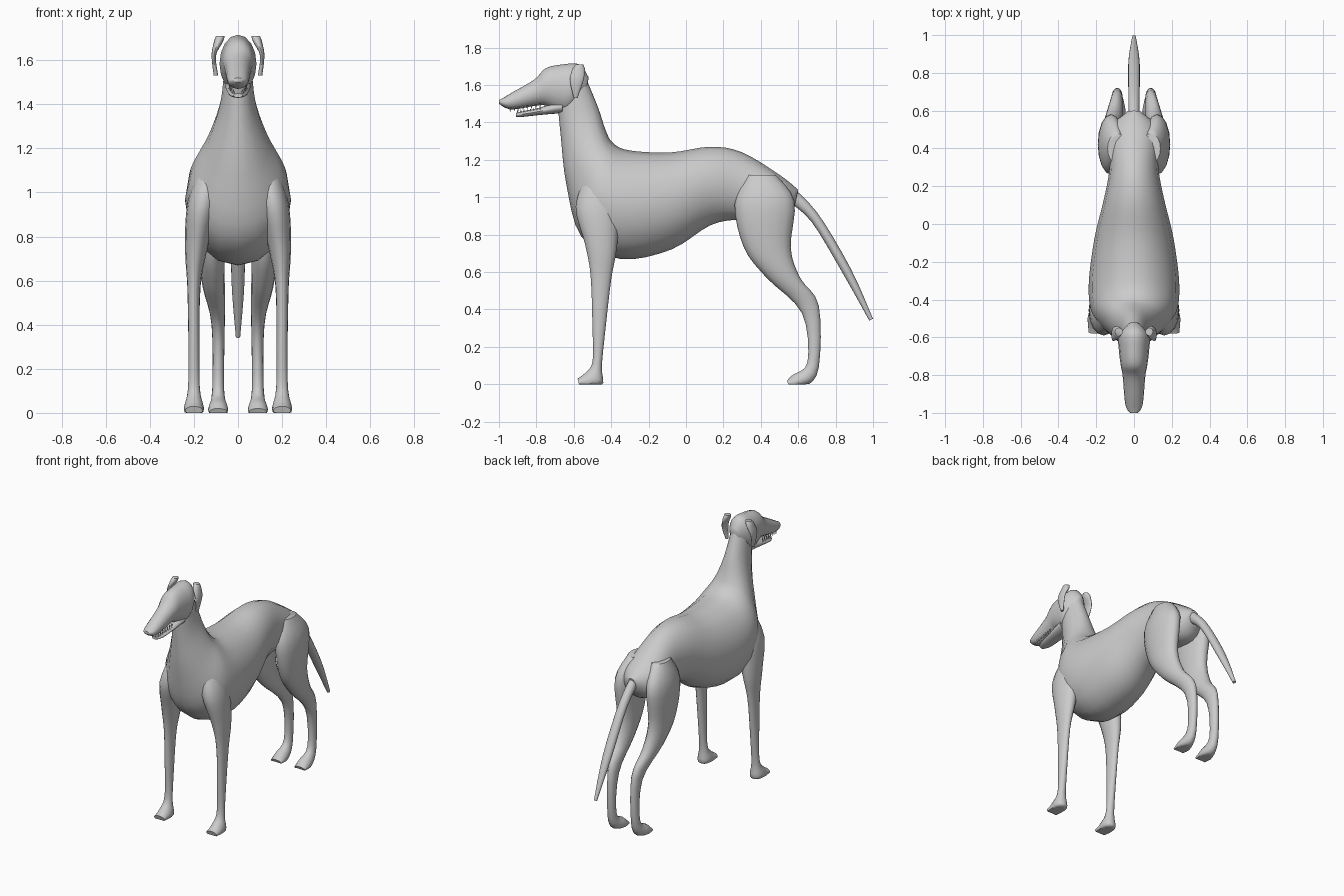
import bpy
import bmesh
from math import sin, cos, pi, radians
from mathutils import Vector

default_cube = bpy.data.objects.get("Cube")
if default_cube:
    bpy.data.objects.remove(default_cube, do_unlink=True)


def make_material(name, brightness):
    material = bpy.data.materials.new(name)
    material.use_nodes = True
    colour = (brightness, brightness, brightness, 1)
    material.diffuse_color = colour
    shader = material.node_tree.nodes["Principled BSDF"]
    shader.inputs["Base Color"].default_value = colour
    return material


coat = make_material("grey coat", .6)
enamel = make_material("tooth white", .8)


def finish(name, bm, material):
    """Turn a bmesh into a linked object, smooth except at sharp edges."""
    bmesh.ops.recalc_face_normals(bm, faces=bm.faces)
    mesh = bpy.data.meshes.new(name)
    bm.to_mesh(mesh)
    bm.free()
    mesh.materials.append(material)
    part = bpy.data.objects.new(name, mesh)
    bpy.context.collection.objects.link(part)
    bpy.ops.object.select_all(action="DESELECT")
    part.select_set(True)
    bpy.context.view_layer.objects.active = part
    bpy.ops.object.shade_smooth_by_angle(angle=radians(50))


def refine(rings, steps=4):
    """Insert rings along a smooth curve that passes through the given ones."""
    padded = [rings[0], *rings, rings[-1]]
    smooth = []
    for before, first, second, after in zip(padded, padded[1:], padded[2:], padded[3:]):
        for step in range(steps):
            t = step / steps
            smooth.append([
                b + t * (c - a + t * (2 * a - 5 * b + 4 * c - d
                                      + t * (3 * (b - c) + d - a))) / 2
                if t else b
                for a, b, c, d in zip(before, first, second, after)])
    return smooth + [rings[-1]]


def loft(name, rings, side=1, sides=16):
    """Skin oval rings. Each is (half width, y, z, y, z, optional centre x),
    where the two y-z pairs are its opposite ends in the side profile."""
    bm = bmesh.new()
    loops = []
    for width, start_y, start_z, end_y, end_z, *offset in refine(rings):
        start = Vector((0, start_y, start_z))
        end = Vector((0, end_y, end_z))
        middle, reach = (start + end) / 2, (start - end) / 2
        middle.x = side * sum(offset)
        loop = []
        for step in range(sides):
            angle = 2 * pi * step / sides
            point = middle + reach * cos(angle)
            point.x += width * sin(angle)
            point.z = max(point.z, 0)
            loop.append(bm.verts.new(point))
        loops.append(loop)
    for lower, upper in zip(loops, loops[1:]):
        for step in range(sides):
            after = (step + 1) % sides
            bm.faces.new((lower[step], lower[after], upper[after], upper[step]))
    bm.faces.new(loops[0])
    bm.faces.new(loops[-1])
    finish(name, bm, coat)


def loft_pair(name, rings):
    for label, side in (("left", 1), ("right", -1)):
        loft(label + "_" + name, rings, side)


# Torso running from the rump forward, then turning up into the neck
loft("torso_and_neck", [
    (.04, .6, 1.04, .58, .95),
    (.13, .5, 1.12, .5, .87),
    (.13, .3, 1.24, .29, .88),
    (.16, .13, 1.27, .13, .85),
    (.21, -.08, 1.24, -.08, .72),
    (.24, -.3, 1.25, -.35, .67),
    (.22, -.39, 1.29, -.56, .79),
    (.14, -.43, 1.36, -.64, 1.07),
    (.08, -.47, 1.48, -.67, 1.33),
    (.06, -.54, 1.65, -.69, 1.54),
])

# Skull tapering into the long upper muzzle
loft("skull_and_muzzle", [
    (.03, -.52, 1.64, -.54, 1.54),
    (.08, -.57, 1.71, -.62, 1.46),
    (.08, -.66, 1.71, -.68, 1.46),
    (.07, -.75, 1.69, -.75, 1.49),
    (.06, -.81, 1.63, -.8, 1.49),
    (.05, -.93, 1.56, -.92, 1.47),
    (.04, -.98, 1.53, -.97, 1.48),
    (.02, -1, 1.52, -1, 1.5),
])

# Open lower jaw
loft("lower_jaw", [
    (.06, -.66, 1.52, -.66, 1.45),
    (.05, -.78, 1.48, -.78, 1.44),
    (.04, -.87, 1.46, -.87, 1.43),
    (.02, -.91, 1.45, -.91, 1.43),
])

# Folded hanging ears
loft_pair("ear", [
    (.02, -.59, 1.71, -.55, 1.71, .08),
    (.02, -.61, 1.68, -.54, 1.68, .09),
    (.01, -.62, 1.62, -.55, 1.62, .11),
    (.01, -.6, 1.53, -.58, 1.53, .1),
])

# Shoulder, foreleg and paw
loft_pair("front_leg", [
    (.05, -.53, 1.13, -.41, 1.14, .12),
    (.07, -.59, .95, -.36, .95, .16),
    (.05, -.54, .75, -.37, .73, .19),
    (.03, -.51, .58, -.4, .56, .2),
    (.025, -.5, .3, -.43, .3, .2),
    (.027, -.5, .12, -.45, .1, .2),
    (.045, -.54, .06, -.45, -.01, .2),
    (.04, -.58, .03, -.57, -.01, .2),
])

# Thigh, hock and hind paw
loft_pair("hind_leg", [
    (.05, .32, 1.12, .48, 1.12, .09),
    (.07, .26, .96, .58, .98, .12),
    (.06, .31, .73, .56, .73, .12),
    (.05, .43, .57, .61, .57, .11),
    (.03, .62, .38, .71, .42, .09),
    (.027, .65, .12, .71, .09, .09),
    (.045, .57, .05, .64, -.01, .09),
    (.04, .54, .02, .55, -.01, .09),
])

# Long drooping tail
loft("tail", [
    (.03, .54, 1.08, .54, .98),
    (.03, .7, .92, .67, .87),
    (.03, .88, .62, .84, .59),
    (.01, 1, .35, .98, .34),
])


def tooth_row(name, front, back, length, count=8):
    """Mirrored row of small cones; a negative length points down."""
    bm = bmesh.new()
    for side in (-1, 1):
        for step in range(count):
            root = Vector(front).lerp(Vector(back), step / (count - 1))
            root.x *= side
            base = [bm.verts.new(root + Vector((cos(turn), sin(turn), 0)) * .006)
                    for turn in (0, pi / 2, pi, -pi / 2)]
            tip = bm.verts.new(root + Vector((0, 0, length)))
            bm.faces.new(base)
            for turn in range(4):
                bm.faces.new((base[turn - 1], base[turn], tip))
    finish(name, bm, enamel)


# Teeth along both jaws
tooth_row("upper_teeth", (.03, -.94, 1.48), (.04, -.78, 1.5), -.025)
tooth_row("lower_teeth", (.02, -.9, 1.45), (.04, -.78, 1.46), .02)
